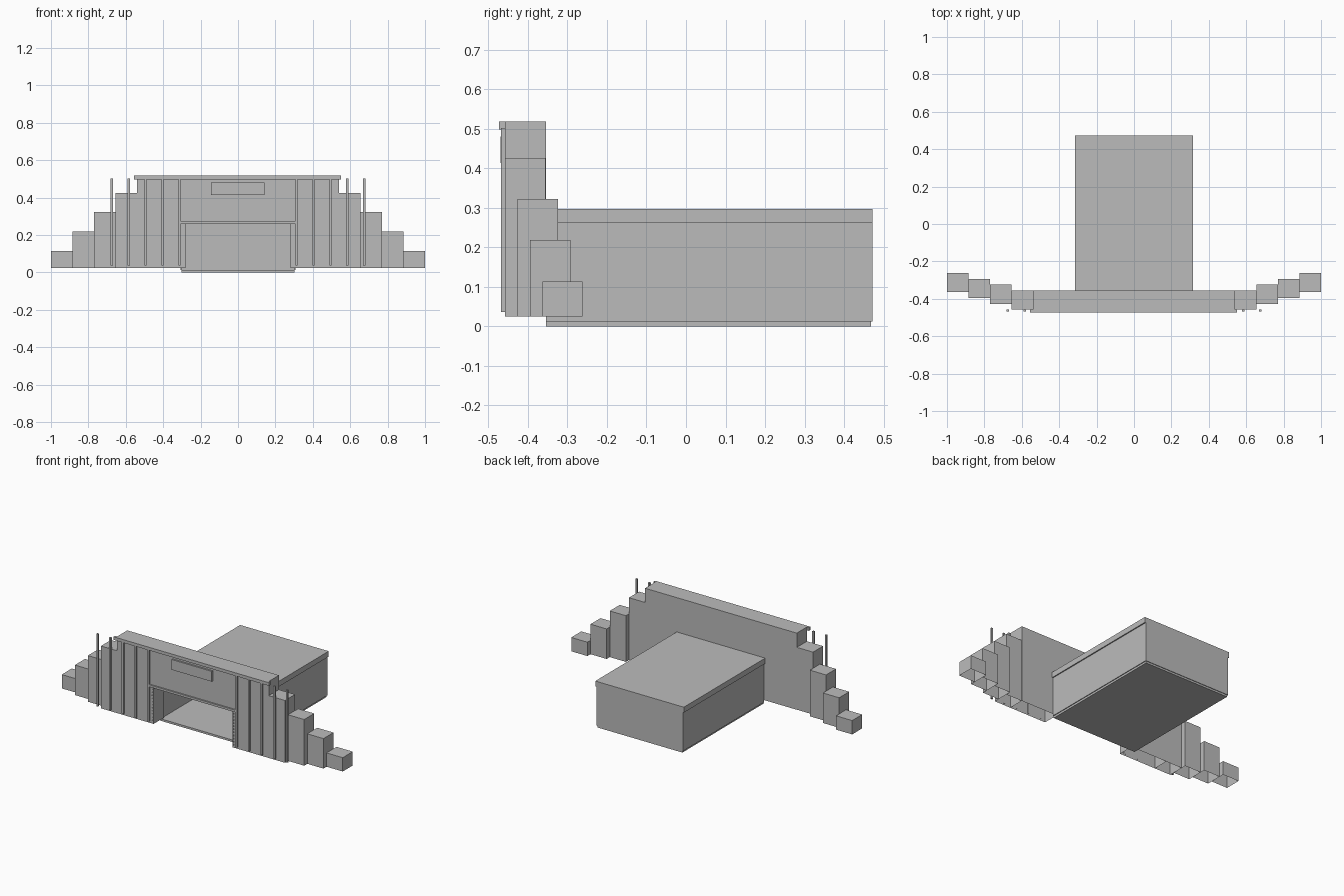
import bpy
import bmesh

if "Cube" in bpy.data.objects:
    bpy.data.objects.remove(bpy.data.objects["Cube"])

grey = bpy.data.materials.new("plain grey")
grey.diffuse_color = (0.5, 0.5, 0.5, 1)
grey.use_nodes = True
grey.node_tree.nodes["Principled BSDF"].inputs["Base Color"].default_value = grey.diffuse_color


def finish(name, bm):
    bmesh.ops.recalc_face_normals(bm, faces=bm.faces[:])
    mesh = bpy.data.meshes.new(name)
    bm.to_mesh(mesh)
    bm.free()
    mesh.materials.append(grey)
    ob = bpy.data.objects.new(name, mesh)
    bpy.context.collection.objects.link(ob)
    return ob


def add_box(bm, x, y, z, drop=()):
    """Box from ranges; drop lists directions whose faces are left open."""
    verts = bmesh.ops.create_cube(bm, size=1)["verts"]
    for v in verts:
        v.co = [r[0] if c < 0 else r[1] for c, r in zip(v.co, (x, y, z))]
    bm.normal_update()
    faces = {f for v in verts for f in v.link_faces}
    gone = [f for f in faces for axis, s in drop if f.normal[axis] * s > 0.9]
    if gone:
        bmesh.ops.delete(bm, geom=gone, context='FACES')


def box(name, x, y, z, drop=()):
    bm = bmesh.new()
    add_box(bm, x, y, z, drop)
    return finish(name, bm)


BOTTOM = ((2, -1),)
FRONT, BACK, BASE = -0.458, -0.355, 0.025

# Facade wall with a wide doorway, open underneath
bm = bmesh.new()
profile = [(-0.54, BASE), (-0.28, BASE), (-0.28, 0.26), (0.28, 0.26),
           (0.28, BASE), (0.54, BASE), (0.54, 0.518), (-0.54, 0.518)]
face = bm.faces.new([bm.verts.new((x, FRONT, z)) for x, z in profile])
ext = bmesh.ops.extrude_face_region(bm, geom=[face], use_keep_orig=True)
for v in ext["geom"]:
    if isinstance(v, bmesh.types.BMVert):
        v.co.y = BACK
feet = [f for f in bm.faces if all(abs(v.co.z - BASE) < 1e-4 for v in f.verts)]
bmesh.ops.delete(bm, geom=feet, context='FACES')
finish("facade_wall", bm)

# Cornice, doorway lintel and blank sign board
box("cornice", (-0.555, 0.552), (-0.473, -0.457), (0.498, 0.518))
box("lintel_band", (-0.308, 0.308), (-0.467, FRONT), (0.26, 0.274))
box("sign_board", (-0.145, 0.141), (-0.469, FRONT), (0.414, 0.48))

# Stepped wings sweeping back on both sides
for side, label in ((-1, "left"), (1, "right")):
    for i in range(4):
        x0, x1 = 0.54 + 0.115 * i, 0.54 + 0.115 * (i + 1)
        y0 = -0.458 + 0.0315 * i
        box(f"{label}_wing_step_{i + 1}", sorted((side * x0, side * x1)),
            (y0, y0 + 0.102), (BASE, 0.426 - 0.104 * i), BOTTOM)

    # Slim vertical poles in front of the facade
    bm = bmesh.new()
    for i in range(5):
        x = side * (0.313 + 0.0905 * i)
        add_box(bm, (x - 0.006, x + 0.006), (-0.468, -0.457), (0.036, 0.502))
    finish(f"{label}_poles", bm)

    # Row of small lamps beside the doorway
    bm = bmesh.new()
    for i in range(11):
        x, z = side * 0.287, 0.043 + 0.02 * i
        add_box(bm, (x - 0.004, x + 0.004), (FRONT - 0.004, FRONT),
                (z - 0.005, z + 0.005))
    finish(f"{label}_doorway_lamps", bm)

    # Side wall of the hall
    box(f"{label}_hall_wall", sorted((side * 0.303, side * 0.308)),
        (BACK, 0.472), (0.012, 0.262))

# Hall behind the facade
box("hall_back_wall", (-0.308, 0.308), (0.467, 0.472), (0.012, 0.262))
box("hall_roof", (-0.315, 0.315), (BACK, 0.472), (0.262, 0.297))
box("hall_floor", (-0.302, 0.302), (BACK, 0.468), (0, 0.013))
